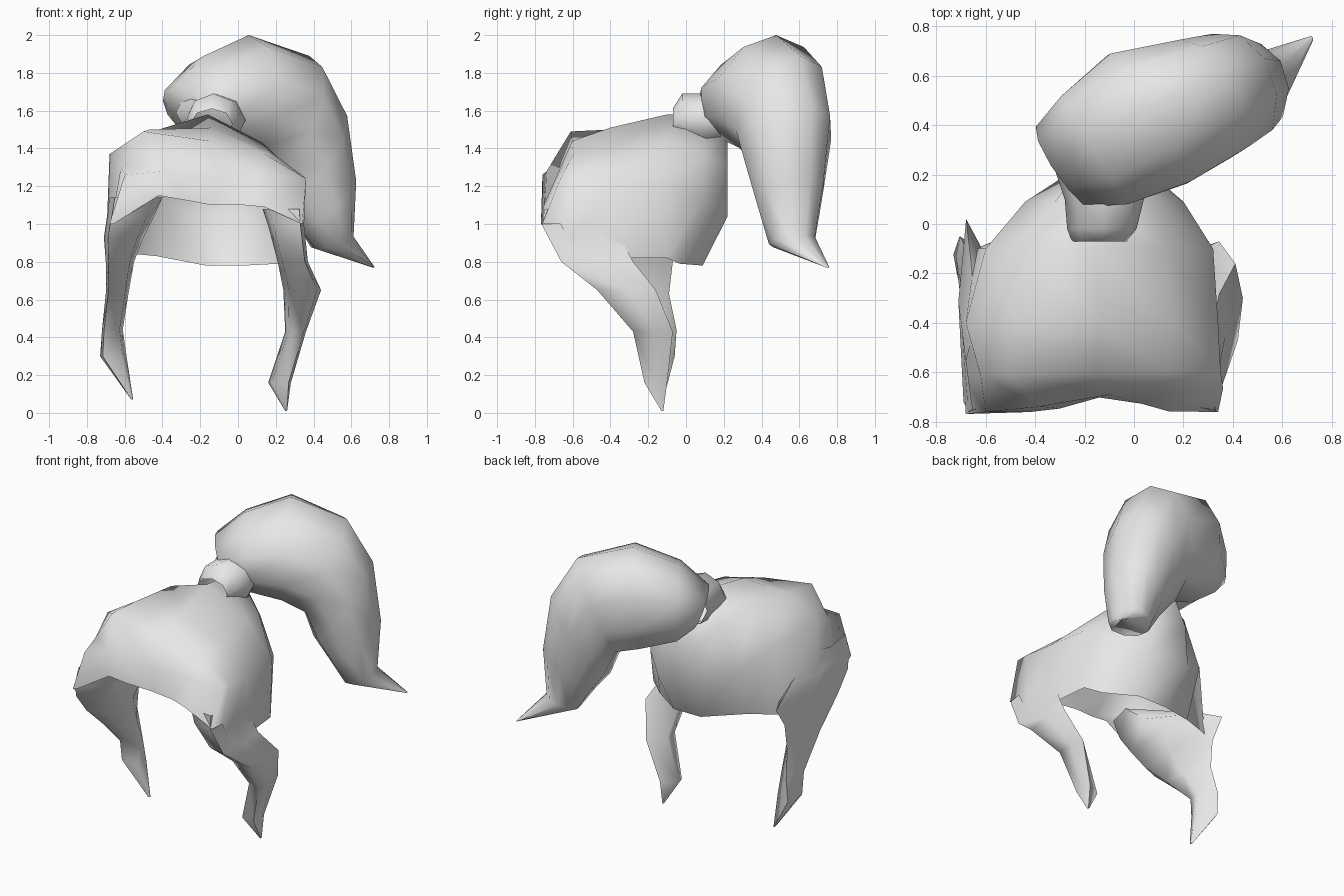
import bpy, math
from mathutils import Vector

cube = bpy.data.objects.get("Cube")
if cube:
    bpy.data.objects.remove(cube)

GREY = (0.8, 0.8, 0.8, 1)
hair = bpy.data.materials.new("hair_grey")
hair.use_nodes = True
hair.diffuse_color = GREY
hair.node_tree.nodes["Principled BSDF"].inputs["Base Color"].default_value = GREY


def make(name, rows, closed=False, extra=()):
    """Skin equal-length rows of points with quads; extra adds index faces."""
    n = len(rows[0])
    faces = []
    for r in range(len(rows) - 1):
        for i in range(n if closed else n - 1):
            j = (i + 1) % n
            faces.append((r * n + i, r * n + j, (r + 1) * n + j, (r + 1) * n + i))
    faces += extra
    mesh = bpy.data.meshes.new(name)
    mesh.from_pydata([tuple(p) for row in rows for p in row], [], faces)
    mesh.materials.append(hair)
    obj = bpy.data.objects.new(name, mesh)
    bpy.context.collection.objects.link(obj)
    bpy.context.view_layer.objects.active = obj
    bpy.ops.object.select_all(action="DESELECT")
    obj.select_set(True)
    bpy.ops.object.mode_set(mode="EDIT")
    bpy.ops.mesh.select_all(action="SELECT")
    bpy.ops.mesh.normals_make_consistent(inside=False)
    bpy.ops.object.mode_set(mode="OBJECT")
    bpy.ops.object.shade_smooth_by_angle(angle=math.radians(80))


# Cap: arches (x, z) from the left rim over the crown to the right rim,
# each at a depth y, with a sideways lean and a forward bulge at the sides
arches = [
    (-.69, 0, .07, [(.34, 1.0), (.14, 1.09), (.03, 1.1), (-.14, 1.1), (-.3, 1.13), (-.42, 1.15), (-.66, 1.0)]),
    (-.68, .1, .02, [(.35, 1.0), (.36, 1.24), (.1, 1.25), (-.1, 1.24), (-.38, 1.28), (-.6, 1.26), (-.68, 1.0)]),
    (-.6, .02, 0, [(.35, .87), (.35, 1.25), (.14, 1.37), (-.15, 1.44), (-.5, 1.49), (-.62, 1.3), (-.69, .9)]),
    (-.4, 0, 0, [(.34, .82), (.34, 1.23), (.16, 1.39), (-.14, 1.51), (-.47, 1.5), (-.68, 1.37), (-.7, .85)]),
    (-.1, 0, 0, [(.31, .82), (.32, 1.21), (.13, 1.43), (-.16, 1.58), (-.42, 1.5), (-.6, 1.3), (-.64, .85)]),
    (.09, 0, 0, [(.22, .79), (.2, 1.13), (.09, 1.38), (-.14, 1.57), (-.32, 1.44), (-.44, 1.15), (-.43, .83)]),
    (.22, 0, 0, [(.03, .78), (.05, 1.04), (.01, 1.3), (-.12, 1.5), (-.22, 1.3), (-.24, 1.04), (-.17, .78)]),
]
rows = []
for y, lean, bulge, pts in arches:
    tuck = .6 if y > 0 else 0
    rows.append([(x, y + lean * x - bulge * min(1, abs(x + .1) / .25) - tuck * max(0, 1 - z), z)
                 for x, z in pts])
b = 7 * (len(arches) - 1)
make("hair_cap", rows, extra=[(b, b + 1, b + 5, b + 6), (b + 1, b + 2, b + 4, b + 5),
                              (b + 2, b + 3, b + 4)])


# Face locks: each section is z, front y, back y, outer x, inner x
def lock(name, sections):
    rows = []
    for z, front, back, outer, inner in sections:
        mid = front * .45 + back * .55
        edge = (outer + inner) / 2
        half = (outer - inner) / 2
        rows.append([(edge + half * .8, front, z), (outer, mid, z), (edge + half * .7, back, z),
                     (inner, mid, z), (edge - half * .7, front * .92 + back * .08, z)])
    make(name, rows, closed=True)


lock("left_lock", [
    (1.08, -.75, -.45, .345, .13), (.99, -.76, -.38, .35, .16),
    (.8, -.66, -.28, .37, .21), (.65, -.47, -.16, .44, .24), (.43, -.28, -.07, .36, .25),
    (.16, -.22, -.1, .28, .16), (.01, -.13, -.12, .26, .25)])
lock("right_lock", [
    (1.14, -.75, -.4, -.68, -.4), (1.03, -.76, -.16, -.695, -.45), (.93, -.72, .02, -.71, -.5),
    (.8, -.62, -.07, -.7, -.55), (.63, -.43, -.09, -.7, -.58), (.44, -.23, -.05, -.72, -.61),
    (.3, -.2, -.06, -.73, -.59), (.07, -.14, -.12, -.565, -.555)])

# Tie: a short neck between the crown and the tail
rows = []
for c, rx, rz in [((-.14, -.07, 1.53), .11, .08), ((-.13, -.02, 1.56), .14, .13),
                  ((-.12, .1, 1.55), .16, .14), ((-.16, .25, 1.59), .17, .14)]:
    rows.append([Vector(c) + Vector((rx * math.cos(a), 0, rz * math.sin(a)))
                 for a in [k * math.tau / 8 for k in range(8)]])
make("hair_tie", rows, closed=True)

# Tail: sections across a path that swings up, back and down to a point
along = Vector((.85, .53, 0))
across = Vector((-.53, .85, 0))
up = Vector((0, 0, 1))
tail = [  # outer along, outer z, inner along, inner z, centre across, half width
    (-.16, 1.73, -.07, 1.5, .34, .2), (.02, 1.89, .03, 1.4, .32, .27),
    (.3, 2.0, .25, 1.34, .31, .32), (.64, 1.89, .38, 1.28, .26, .27),
    (.8, 1.62, .44, 1.12, .24, .24), (.85, 1.25, .53, 1.0, .21, .18),
    (.83, .94, .62, .87, .2, .13), (1.01, .77, 1.0, .77, .256, .01)]
rows = []
for uo, zo, ui, zi, v, w in tail:
    row = []
    for k in range(10):
        a = k * math.tau / 10
        t = .5 + .5 * math.cos(a)
        skew = .2 * w * abs(math.cos(a))
        row.append(along * (ui + (uo - ui) * t) + up * (zi + (zo - zi) * t)
                   + across * (v + skew + w * math.sin(a)))
    rows.append(row)
make("ponytail", rows, closed=True, extra=[tuple(range(10))])
